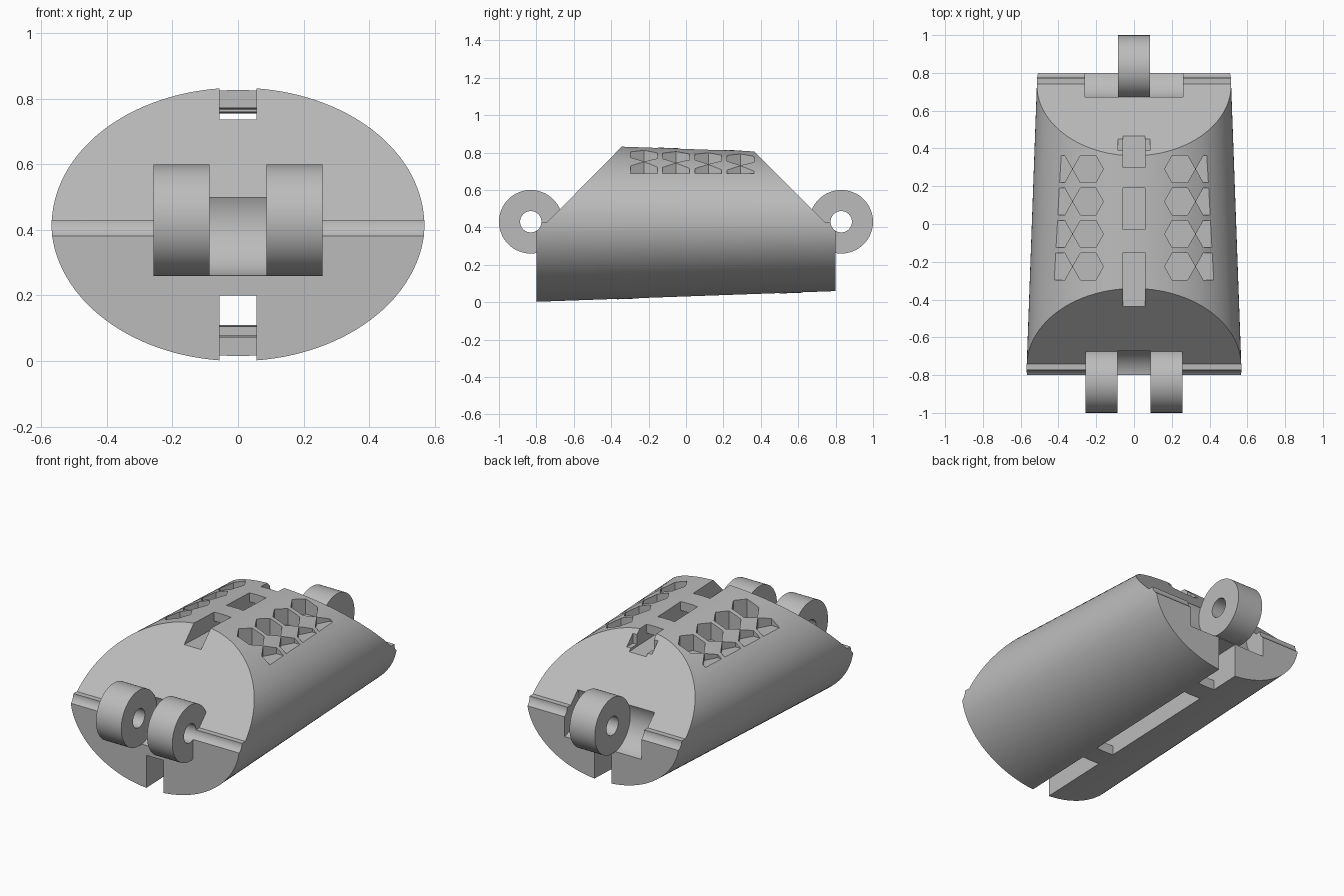
import bpy, bmesh
from math import cos, sin, pi, radians

cube = bpy.data.objects.get("Cube")
if cube:
    bpy.data.objects.remove(cube, do_unlink=True)

grey = bpy.data.materials.new("plain_grey")
grey.use_nodes = True
colour = (0.5, 0.5, 0.5, 1)
grey.diffuse_color = colour
grey.node_tree.nodes["Principled BSDF"].inputs["Base Color"].default_value = colour


def loft(name, ring_a, ring_b):
    """Closed solid between two matching rings of points."""
    bm = bmesh.new()
    a = [bm.verts.new(p) for p in ring_a]
    b = [bm.verts.new(p) for p in ring_b]
    bm.faces.new(a)
    bm.faces.new(b)
    n = len(a)
    for i in range(n):
        j = (i + 1) % n
        bm.faces.new((a[i], a[j], b[j], b[i]))
    bmesh.ops.recalc_face_normals(bm, faces=bm.faces)
    mesh = bpy.data.meshes.new(name)
    bm.to_mesh(mesh)
    bm.free()
    mesh.materials.append(grey)
    obj = bpy.data.objects.new(name, mesh)
    bpy.context.collection.objects.link(obj)
    return obj


def side_prism(name, yz, x0, x1):
    """Side profile extruded across x."""
    return loft(name, [(x0, y, z) for y, z in yz], [(x1, y, z) for y, z in yz])


def circle(cu, cv, ru, rv, n):
    return [(cu + ru * cos(2 * pi * i / n), cv + rv * sin(2 * pi * i / n)) for i in range(n)]


def combine(target, tool, operation="DIFFERENCE"):
    mod = target.modifiers.new("cut", "BOOLEAN")
    mod.operation = operation
    mod.solver = "EXACT"
    mod.object = tool
    bpy.context.view_layer.objects.active = target
    bpy.ops.object.modifier_apply(modifier=mod.name)
    bpy.data.objects.remove(tool, do_unlink=True)


# Tapered oval shell
MID, AXIS_Z, HINGE_Y = 0.425, 0.43, 0.83
front_ring = [(x, -0.8, z) for x, z in circle(0, MID, 0.57, 0.425, 128)]
back_ring = [(x, 0.8, z) for x, z in circle(0, MID, 0.512, 0.368, 128)]
body = loft("housing", front_ring, back_ring)

# Sloped ends with a small ledge
for side in (-1, 1):
    top_y = 0.34 if side < 0 else 0.36
    slope = (0.835 - AXIS_Z) / 0.4 if side < 0 else 1.0
    inner = top_y - 0.3
    profile = [(side * 0.74, AXIS_Z), (side * inner, AXIS_Z + slope * (0.74 - inner)),
               (side * 1.2, 1.3), (side * 1.2, AXIS_Z)]
    combine(body, side_prism("slope_cutter", profile, -1, 1))

# Hinge barrels, clearance pockets and pin holes
for side, pockets in ((-1, [(-0.087, 0.087)]), (1, [(-0.259, -0.085), (0.085, 0.259)])):
    y = side * HINGE_Y
    barrel = side_prism("hinge_barrel", circle(y, AXIS_Z, 0.17, 0.17, 64), -0.257, 0.257)
    combine(body, barrel, "UNION")
    for x0, x1 in pockets:
        pocket = side_prism("pocket_cutter", circle(y, AXIS_Z, 0.172, 0.172, 64), x0, x1)
        combine(body, pocket)
    combine(body, side_prism("pin_cutter", circle(y, AXIS_Z, 0.057, 0.057, 48), -1, 1))


def strap_slot(surface, up, depth, bridges):
    """Open channel along the shell, leaving flush bridges over it."""
    def at(y, offset):
        return (y, surface(y) + up * offset)
    pts = [at(1, -depth), at(-1, -depth), at(-1, 0.2)]
    for y0, y1 in bridges:
        pts += [at(y0, 0.2), at(y0, -0.057), at(y1, -0.057), at(y1, 0.2)]
    pts.append(at(1, 0.2))
    combine(body, side_prism("slot_cutter", pts, -0.057, 0.057))


strap_slot(lambda y: 0.823 - 0.036 * y, 1, 0.102, [(-0.15, -0.03), (0.19, 0.3)])
strap_slot(lambda y: 0.03 + 0.0375 * y, -1, 0.2, [(-0.37, -0.25), (0.5, 0.62)])

# Side notches at the rear mouth of the upper slot
notch = [(0.39, 0.72), (0.47, 0.72), (0.47, 0.78), (0.39, 0.78)]
combine(body, side_prism("notch_cutter", notch, -0.085, 0.085))

# Hexagonal recesses, two columns on each side
for side in (-1, 1):
    for x in (0.243, 0.408):
        for row in range(4):
            hexagon = circle(side * x, -0.225 + 0.172 * row, 0.081, 0.083, 6)
            cutter = loft("hex_cutter", [(u, v, 0.687) for u, v in hexagon],
                          [(u, v, 1) for u, v in hexagon])
            combine(body, cutter)

# Smooth curved walls, crisp cut edges
bpy.ops.object.select_all(action="DESELECT")
body.select_set(True)
bpy.context.view_layer.objects.active = body
bpy.ops.object.shade_smooth_by_angle(angle=radians(25))
